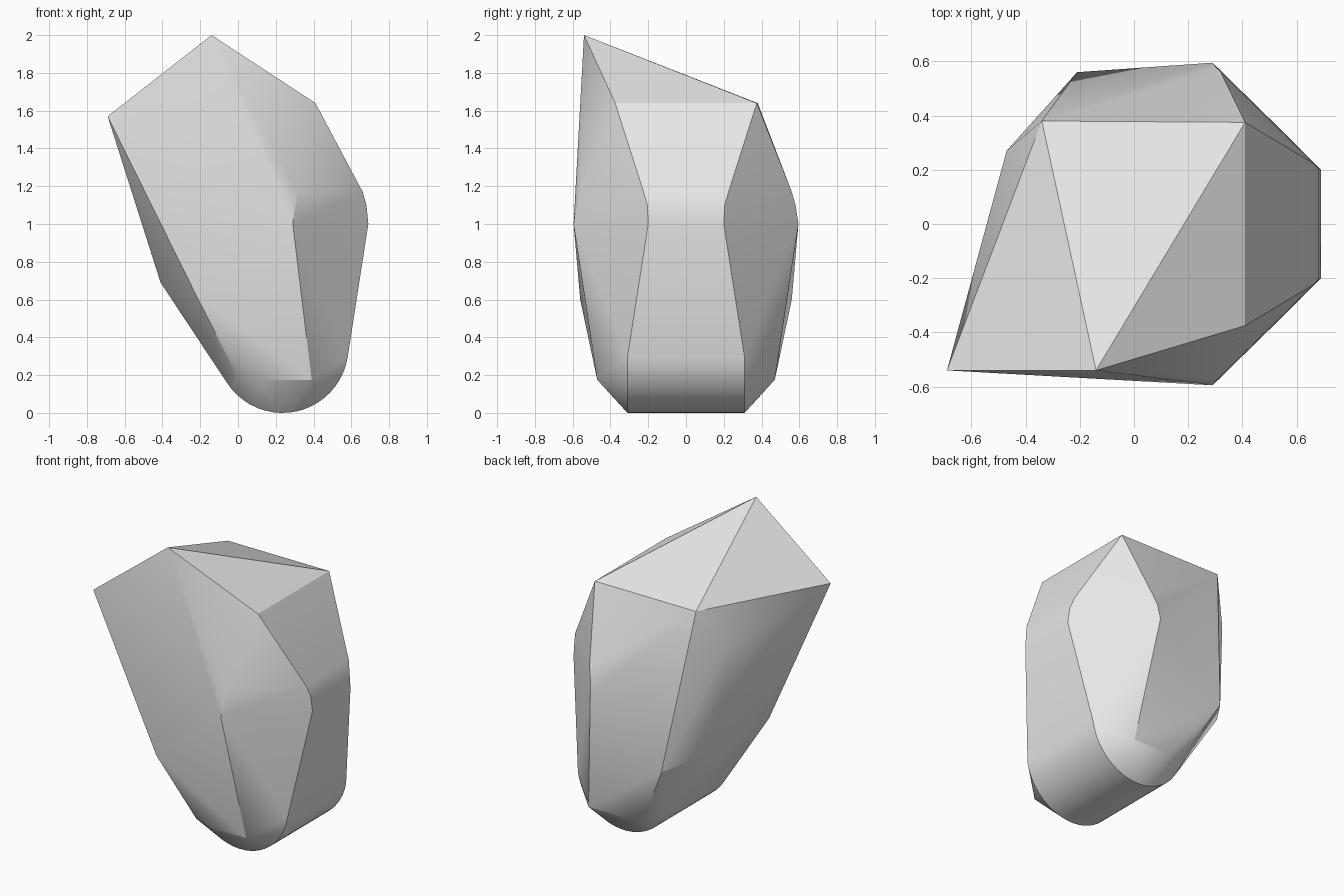
import bpy
import bmesh
from math import cos, sin, radians

if "Cube" in bpy.data.objects:
    bpy.data.objects.remove(bpy.data.objects["Cube"], do_unlink=True)

stone = bpy.data.materials.new("stone_grey")
stone.use_nodes = True
colour = (0.8, 0.8, 0.8, 1)
stone.diffuse_color = colour
stone.node_tree.nodes["Principled BSDF"].inputs["Base Color"].default_value = colour

# Sloping crown and the single rear-left corner
points = [(-0.69, -0.54, 1.57), (-0.14, -0.54, 2.0),
          (-0.34, 0.38, 1.64), (-0.47, 0.27, 1.37)]

# Corners shared by the front and back sides
paired = [
    (0.41, 0.375, 1.64),                                            # upper tip
    (0.66, 0.225, 1.17), (0.68, 0.205, 1.1), (0.69, 0.2, 1.0),      # outer shoulder
    (0.32, 0.56, 1.17), (0.30, 0.58, 1.1), (0.29, 0.595, 1.0),      # side shoulder
    (-0.21, 0.56, 0.6), (-0.41, 0.29, 0.69),                        # lower flank
    (0.0, 0.44, 0.19), (0.11, 0.47, 0.175), (0.39, 0.47, 0.175),    # foot chamfer
]

# Rounded underside
steps = 20
for i in range(steps + 1):
    a = radians(-147 + 138 * i / steps)
    paired.append((0.235 + 0.35 * cos(a), 0.31, 0.35 + 0.35 * sin(a)))

for x, y, z in paired:
    points += [(x, y, z), (x, -y, z)]

# Wrap the corners in one faceted shell
bm = bmesh.new()
for p in points:
    bm.verts.new(p)
bmesh.ops.convex_hull(bm, input=bm.verts[:])
loose = [v for v in bm.verts if not v.link_faces]
bmesh.ops.delete(bm, geom=loose, context="VERTS")
bmesh.ops.recalc_face_normals(bm, faces=bm.faces[:])

mesh = bpy.data.meshes.new("rock")
bm.to_mesh(mesh)
bm.free()
mesh.materials.append(stone)
rock = bpy.data.objects.new("rock", mesh)
bpy.context.collection.objects.link(rock)

# Soft shading on shallow creases only
bpy.ops.object.select_all(action="DESELECT")
rock.select_set(True)
bpy.context.view_layer.objects.active = rock
bpy.ops.object.shade_smooth_by_angle(angle=radians(25))
